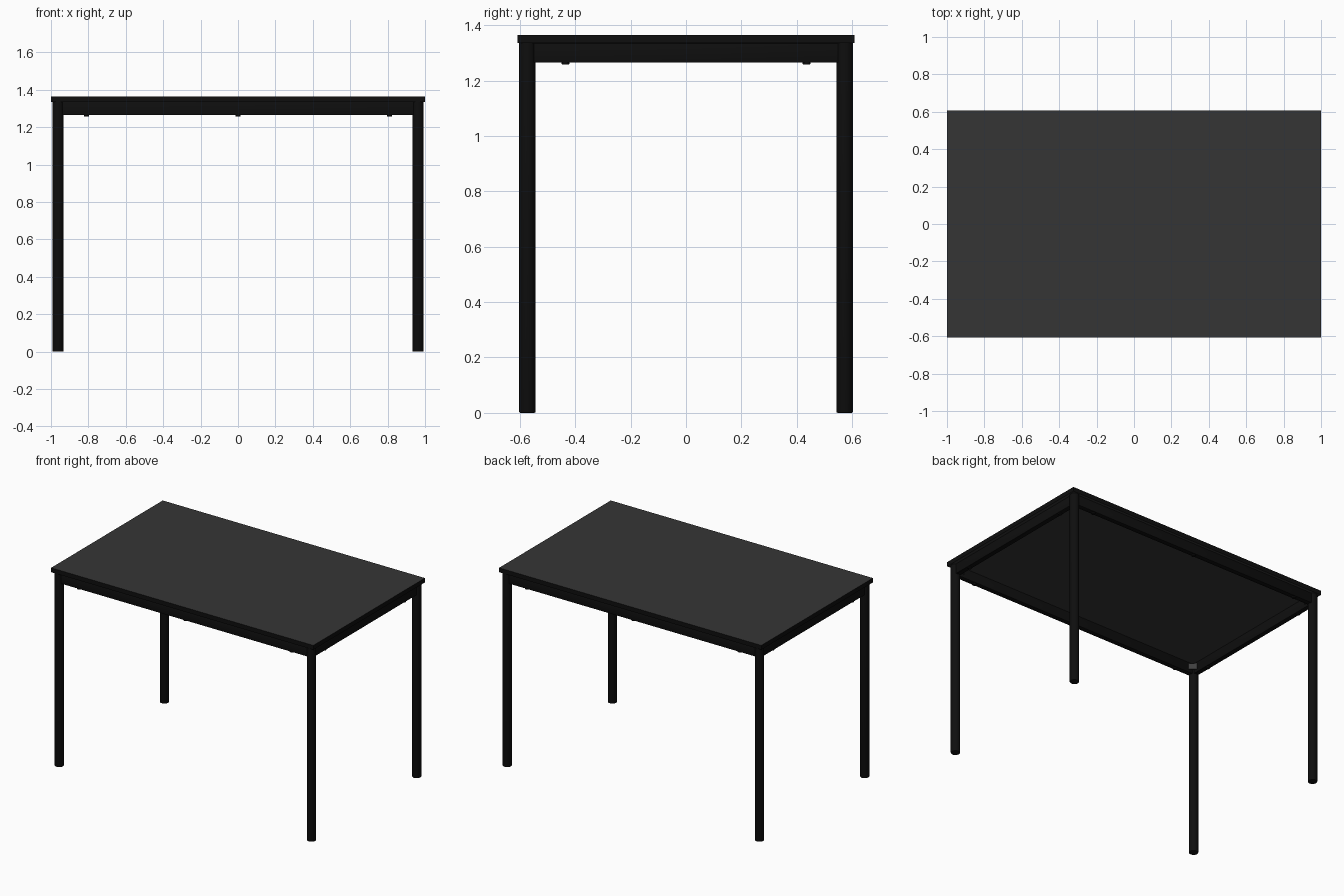
import bpy, bmesh, math
from mathutils import Matrix

if "Cube" in bpy.data.objects:
    bpy.data.objects.remove(bpy.data.objects["Cube"])


def material(name, v):
    m = bpy.data.materials.new(name)
    m.diffuse_color = (v, v, v, 1)
    m.use_nodes = True
    m.node_tree.nodes["Principled BSDF"].inputs["Base Color"].default_value = m.diffuse_color
    return m


BLACK = material("black_metal", 0.0045)
TOP = material("dark_grey_laminate", 0.036)
GREY = material("grey_steel", 0.05)


def finish(name, bm, mats, smooth=False):
    me = bpy.data.meshes.new(name)
    bm.to_mesh(me)
    bm.free()
    ob = bpy.data.objects.new(name, me)
    bpy.context.collection.objects.link(ob)
    for m in mats:
        me.materials.append(m)
    if smooth:
        bpy.ops.object.select_all(action='DESELECT')
        bpy.context.view_layer.objects.active = ob
        ob.select_set(True)
        bpy.ops.object.shade_smooth_by_angle(angle=math.radians(40))
    return ob


def box(name, size, loc, mat, turn=0.0, bevel=0.0):
    bm = bmesh.new()
    bmesh.ops.create_cube(bm, size=1)
    bmesh.ops.scale(bm, vec=size, verts=bm.verts)
    if bevel:
        bmesh.ops.bevel(bm, geom=bm.edges[:], offset=bevel, segments=2, affect='EDGES', profile=0.5)
    bmesh.ops.transform(bm, matrix=Matrix.Translation(loc) @ Matrix.Rotation(turn, 4, 'Z'), verts=bm.verts)
    return finish(name, bm, [mat], bevel > 0)


def cylinder(name, r, z0, z1, x, y, mat, bevel=0.0, sides=32):
    bm = bmesh.new()
    bmesh.ops.create_cone(bm, cap_ends=True, segments=sides, radius1=r, radius2=r, depth=z1 - z0)
    if bevel:
        rim = [e for e in bm.edges if all(v.co.z < 0 for v in e.verts)]
        bmesh.ops.bevel(bm, geom=rim, offset=bevel, segments=2, affect='EDGES', profile=0.5)
    bmesh.ops.translate(bm, vec=(x, y, (z0 + z1) / 2), verts=bm.verts)
    return finish(name, bm, [mat], True)


LX, LY, R = 0.962, 0.573, 0.0295     # leg centres and radius
Z_TOP, Z_UNDER, Z_RAIL = 1.365, 1.335, 1.265

# Table top: grey faces above and below, black edge banding
bm = bmesh.new()
bmesh.ops.create_cube(bm, size=1)
bmesh.ops.scale(bm, vec=(2.0, 1.216, Z_TOP - Z_UNDER), verts=bm.verts)
bmesh.ops.translate(bm, vec=(0, 0, (Z_TOP + Z_UNDER) / 2), verts=bm.verts)
bm.normal_update()
for f in bm.faces:
    f.material_index = 0 if abs(f.normal.z) > 0.5 else 1
finish("table_top", bm, [TOP, BLACK])

# Rails running between the legs
zc, h, t = (Z_UNDER + Z_RAIL) / 2, Z_UNDER - Z_RAIL, 0.034
for s, side in ((-1, "front"), (1, "back")):
    box(side + "_rail", (2 * LX, t, h), (0, s * LY, zc), BLACK, bevel=0.003)
for s, side in ((-1, "left"), (1, "right")):
    box(side + "_rail", (t, 2 * LY, h), (s * LX, 0, zc), BLACK, bevel=0.003)

# Round legs, with a steel corner plate inside each
for sx, nx in ((-1, "left"), (1, "right")):
    for sy, ny in ((-1, "front"), (1, "back")):
        tag = ny + "_" + nx
        cylinder(tag + "_leg", R, 0, Z_UNDER, sx * LX, sy * LY, BLACK, 0.004)
        box(tag + "_corner_plate", (0.075, 0.006, 0.04),
            (sx * (LX - 0.034), sy * (LY - 0.034), 1.305), GREY, -sx * sy * math.pi / 4)

# Screw heads under the rails
spots = [(x, s * LY) for x in (-0.81, 0, 0.81) for s in (-1, 1)]
spots += [(s * LX, y) for y in (-0.435, 0.435) for s in (-1, 1)]
for i, (x, y) in enumerate(spots):
    cylinder(f"rail_screw_{i + 1}", 0.014, Z_RAIL - 0.008, Z_RAIL + 0.002, x, y, BLACK, 0.004, 16)
